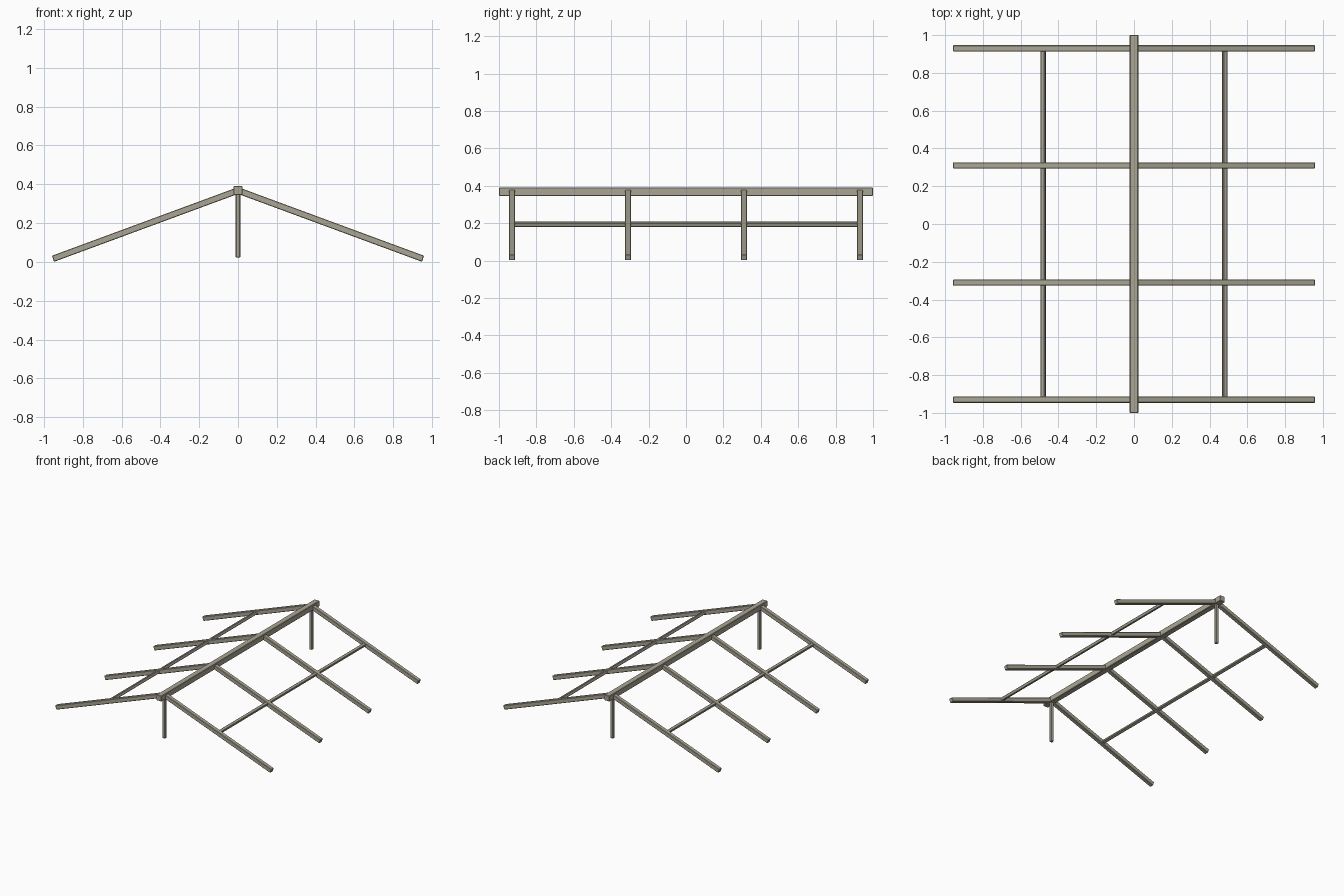
import bpy
import math
from mathutils import Vector

cube = bpy.data.objects.get("Cube")
if cube:
    bpy.data.objects.remove(cube, do_unlink=True)

wood = bpy.data.materials.new("weathered_wood")
colour = (0.40, 0.38, 0.30, 1)
wood.use_nodes = True
wood.diffuse_color = colour
wood.node_tree.nodes["Principled BSDF"].inputs["Base Color"].default_value = colour


def beam(name, centre, size, tilt=0.0):
    """Square-cut timber with softened edges, tilted about the y axis."""
    bpy.ops.mesh.primitive_cube_add(size=1, location=centre, rotation=(0, tilt, 0))
    ob = bpy.context.object
    ob.name = name
    ob.data.name = name
    ob.scale = size
    bpy.ops.object.transform_apply(location=False, rotation=False, scale=True)
    bevel = ob.modifiers.new("eased_edges", "BEVEL")
    bevel.width = 0.003
    bevel.segments = 1
    ob.data.materials.append(wood)
    return ob


RIDGE_Z = 0.368
GABLE_Y = 0.93
apex = Vector((0, 0, RIDGE_Z))
eave = Vector((0.953, 0, 0.0165))
run = eave - apex
pitch = math.atan2(-run.z, run.x)

# Ridge beam
beam("ridge_beam", apex, (0.045, 2.0, 0.045))

for side, sign in (("left", 1), ("right", -1)):
    # Sloping rafters
    for i in range(4):
        y = GABLE_Y * (2 * i / 3 - 1)
        mid = (apex + eave) / 2
        beam(f"{side}_rafter_{i + 1}", (sign * mid.x, y, mid.z),
             (run.length, 0.033, 0.033), sign * pitch)
    # Purlin tying the rafters together halfway down the slope
    beam(f"{side}_purlin", (sign * 0.48, 0, 0.194),
         (0.023, 2 * GABLE_Y, 0.023), sign * pitch)

# Gable posts under the ridge
POST_FOOT = 0.023
for end, sign in (("front", -1), ("back", 1)):
    beam(f"{end}_post", (0, sign * GABLE_Y, (POST_FOOT + RIDGE_Z) / 2),
         (0.024, 0.024, RIDGE_Z - POST_FOOT))
